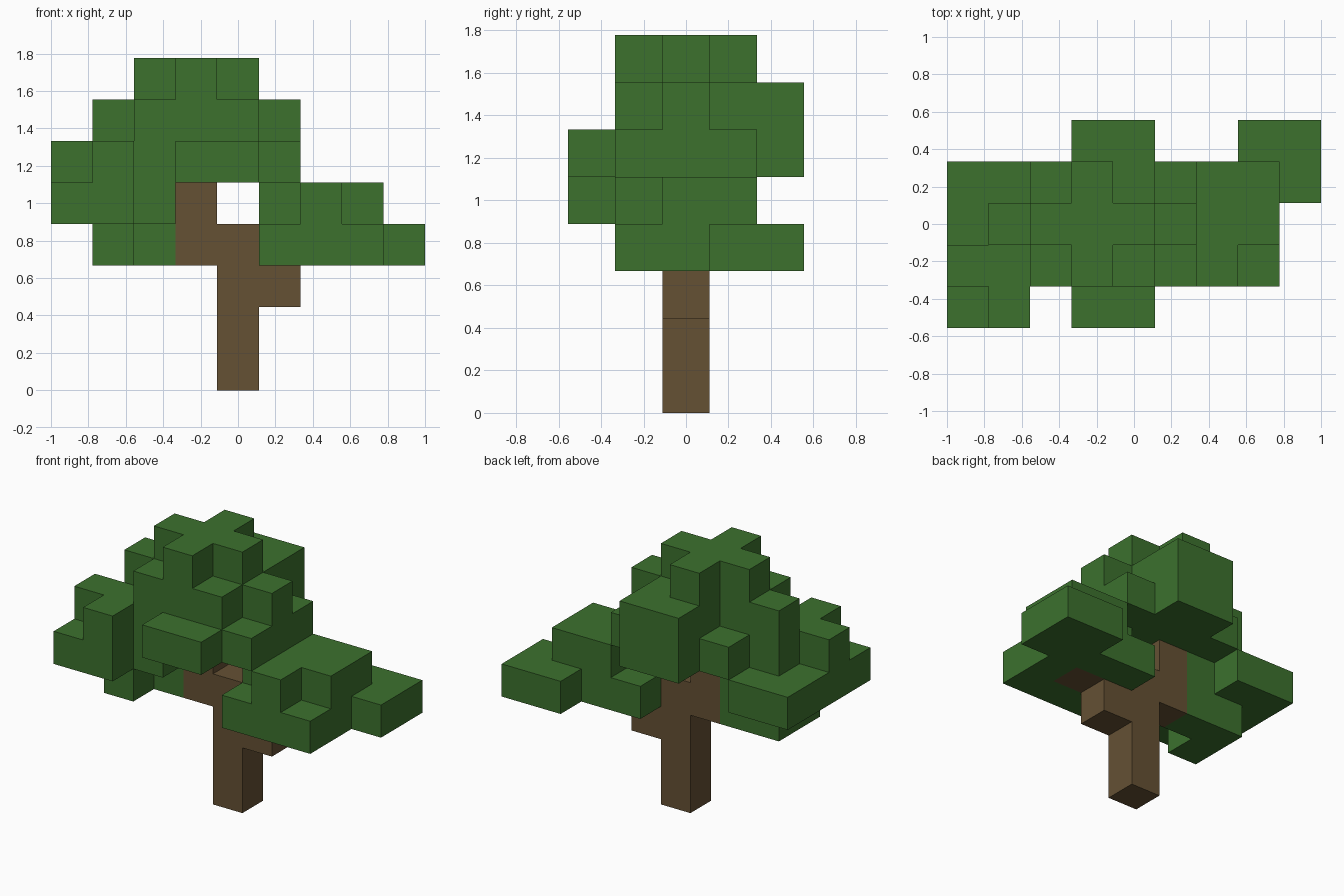
import bpy
import bmesh
from math import radians
from mathutils import Vector

cube = bpy.data.objects.get("Cube")
if cube:
    bpy.data.objects.remove(cube, do_unlink=True)

UNIT = 2 / 9  # edge length of one block


def make_material(name, rgb):
    mat = bpy.data.materials.new(name)
    mat.use_nodes = True
    color = (*rgb, 1)
    mat.diffuse_color = color
    mat.node_tree.nodes["Principled BSDF"].inputs["Base Color"].default_value = color
    return mat


bark = make_material("bark_brown", (.13, .082, .034))
leaf = make_material("leaf_green", (.045, .165, .027))


def block(x, y, z, wide=1, deep=1, tall=1):
    """Grid cells of a box whose lowest corner cell is x, y, z."""
    return {(x + i, y + j, z + k)
            for i in range(wide) for j in range(deep) for k in range(tall)}


parts = {
    # Stem with one short stub and two forks reaching into the leaves
    "trunk": (bark, [
        block(0, 0, 0, tall=4),
        block(1, 0, 2, tall=2),
        block(2, 0, 3),
        block(-1, 0, 3, tall=2),
    ]),
    # Main rounded mass with a cross-shaped cap
    "crown_leaves": (leaf, [
        block(-2, 0, 7, wide=3),
        block(-1, -1, 7, deep=3),
        block(-3, 0, 6, wide=5),
        block(-2, -1, 5, wide=3, deep=2, tall=2),
        block(-1, 1, 5, wide=2, deep=2, tall=2),
        block(1, -1, 5, deep=3),
        block(-2, 1, 5),
        block(-1, -2, 5, wide=2),
    ]),
    # Low cluster on the -x side
    "right_leaves": (leaf, [
        block(-4, -2, 4, wide=2, deep=4),
        block(-2, -1, 4, deep=2),
        block(-3, -2, 5, deep=3),
        block(-4, -1, 5),
        block(-3, -1, 3, deep=2),
        block(-2, 0, 3),
    ]),
    # Low cluster on the +x side
    "left_leaves": (leaf, [
        block(1, -1, 3, wide=3, deep=3),
        block(3, 1, 3, wide=2, deep=2),
        block(1, 0, 4, wide=3),
        block(2, -1, 4, deep=3),
        block(3, 1, 4),
    ]),
}

# Each cell belongs to the first part that claims it
owned, taken = {}, set()
for name, (mat, blocks) in parts.items():
    owned[name] = set().union(*blocks) - taken
    taken |= owned[name]


def build_shell(name, cells, mat):
    """Outer skin of the cells, leaving out faces hidden between blocks."""
    bm = bmesh.new()
    for cell in sorted(cells):
        center = Vector(cell) + Vector((0, 0, .5))
        for axis in range(3):
            for sign in (-1, 1):
                normal = Vector((0, 0, 0))
                normal[axis] = sign
                if tuple(int(a + b) for a, b in zip(cell, normal)) in taken:
                    continue
                u = Vector((0, 0, 0))
                u[(axis + 1) % 3] = .5
                v = normal.cross(u)
                mid = center + normal / 2
                bm.faces.new([bm.verts.new((mid + corner) * UNIT)
                              for corner in (u + v, v - u, -u - v, u - v)])
    # Weld the skin and merge flat areas into clean faces
    bmesh.ops.remove_doubles(bm, verts=bm.verts[:], dist=UNIT / 100)
    bmesh.ops.dissolve_limit(bm, angle_limit=radians(1),
                             verts=bm.verts[:], edges=bm.edges[:])
    mesh = bpy.data.meshes.new(name)
    bm.to_mesh(mesh)
    bm.free()
    mesh.materials.append(mat)
    bpy.context.collection.objects.link(bpy.data.objects.new(name, mesh))


for name, (mat, blocks) in parts.items():
    build_shell(name, owned[name], mat)
